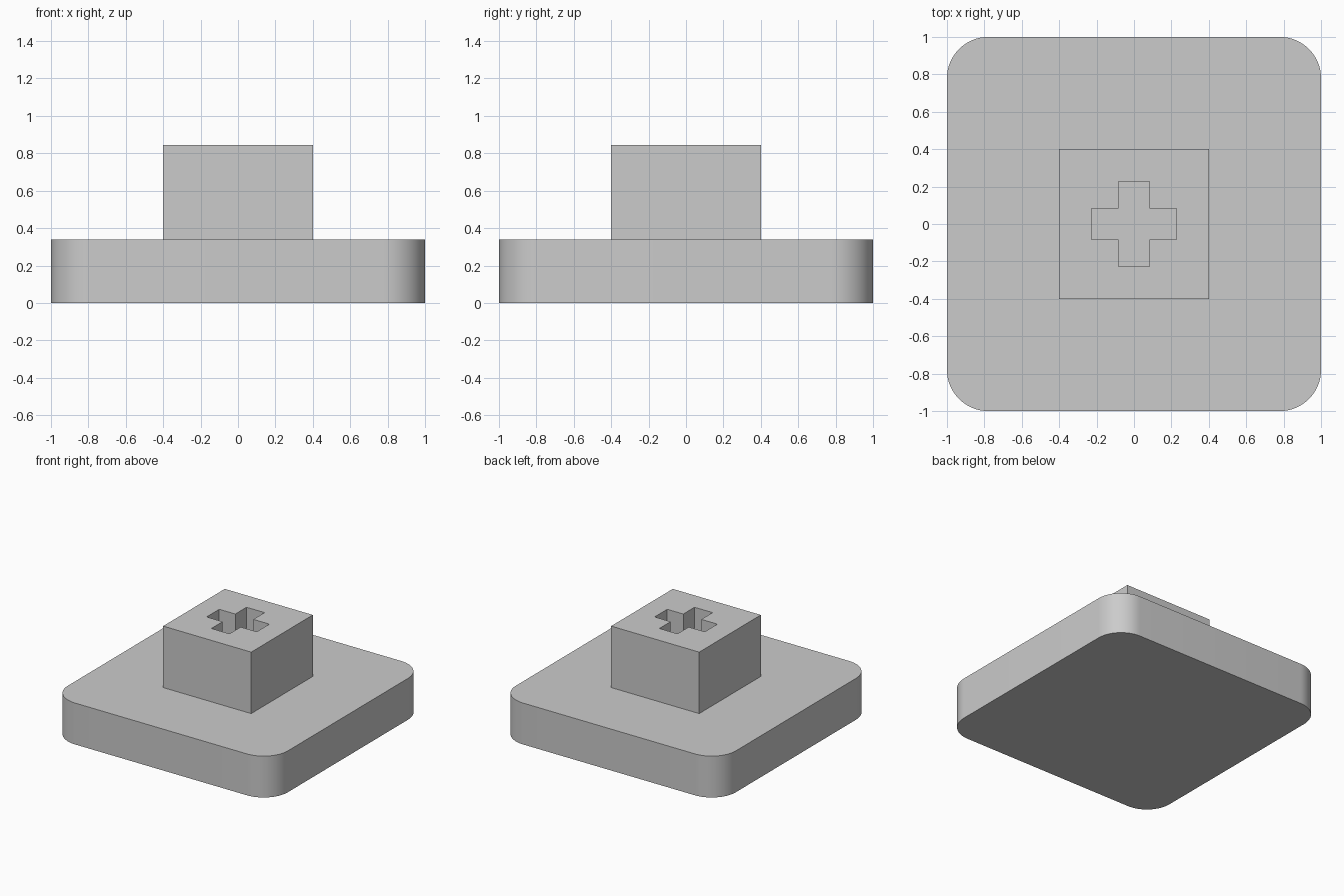
import bpy, bmesh
from math import cos, sin, pi

cube = bpy.data.objects.get("Cube")
if cube:
    bpy.data.objects.remove(cube, do_unlink=True)

PLATE_TOP, POST_TOP = 0.34, 0.845

grey = bpy.data.materials.new("light_grey")
grey.use_nodes = True
grey.diffuse_color = (0.6, 0.6, 0.6, 1)
grey.node_tree.nodes["Principled BSDF"].inputs["Base Color"].default_value = grey.diffuse_color


def prism(name, outline, bottom, top):
    """Extrude a flat outline straight up into a closed solid."""
    bm = bmesh.new()
    face = bm.faces.new([bm.verts.new((x, y, bottom)) for x, y in outline])
    up = bmesh.ops.extrude_face_region(bm, geom=[face])["geom"]
    for v in up:
        if isinstance(v, bmesh.types.BMVert):
            v.co.z = top
    bmesh.ops.recalc_face_normals(bm, faces=bm.faces)
    mesh = bpy.data.meshes.new(name)
    bm.to_mesh(mesh)
    bm.free()
    mesh.materials.append(grey)
    obj = bpy.data.objects.new(name, mesh)
    bpy.context.collection.objects.link(obj)
    return obj


def rounded_square(half, radius, steps=16):
    points = []
    for quarter, (sx, sy) in enumerate([(1, 1), (-1, 1), (-1, -1), (1, -1)]):
        for i in range(steps + 1):
            a = (quarter + i / steps) * pi / 2
            points.append((sx * (half - radius) + radius * cos(a),
                           sy * (half - radius) + radius * sin(a)))
    return points


def cross(reach, width):
    # One arm's three corners, turned through four quarters
    points = []
    for x, y in [(1, 0), (0, 1), (-1, 0), (0, -1)]:
        for along, across in [(reach, -width), (reach, width), (width, width)]:
            points.append((along * x - across * y, along * y + across * x))
    return points


# Base plate with rounded corners
plate = prism("base_plate", rounded_square(1, 0.22), 0, PLATE_TOP)
bpy.ops.object.select_all(action="DESELECT")
plate.select_set(True)
bpy.context.view_layer.objects.active = plate
bpy.ops.object.shade_smooth_by_angle()

# Square post with a cross-shaped socket
h = 0.4
post = prism("square_post", [(-h, -h), (h, -h), (h, h), (-h, h)], PLATE_TOP, POST_TOP)
cutter = prism("socket_cutter", cross(0.228, 0.082), PLATE_TOP - 0.1, POST_TOP + 0.1)
cutter.hide_render = True
cutter.hide_viewport = True
cutter.display_type = "WIRE"
cut = post.modifiers.new("cross_socket", "BOOLEAN")
cut.operation = "DIFFERENCE"
cut.solver = "EXACT"
cut.object = cutter
